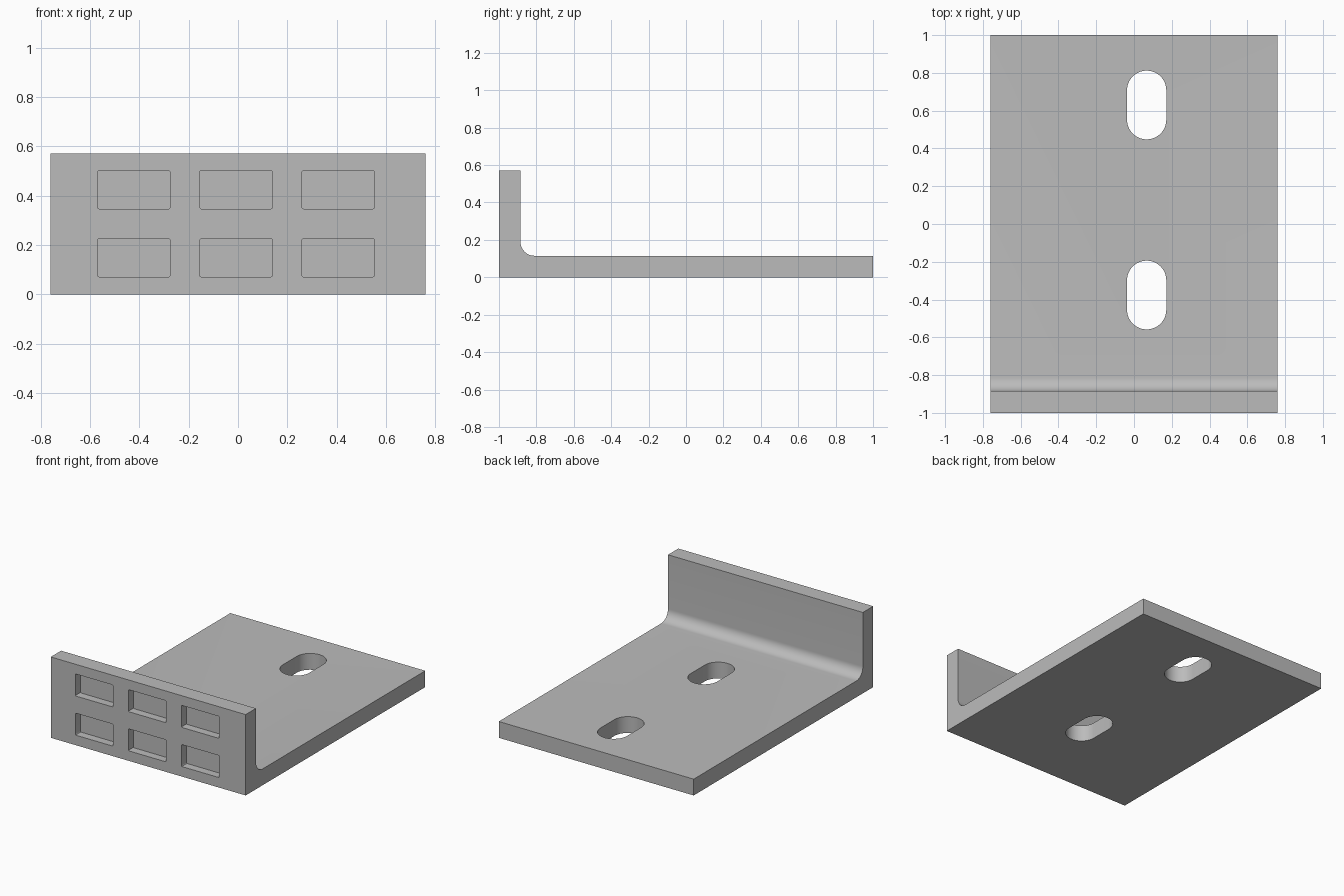
import bpy, bmesh
from math import sin, cos, pi, radians
from mathutils import Matrix, Vector

if "Cube" in bpy.data.objects:
    bpy.data.objects.remove(bpy.data.objects["Cube"], do_unlink=True)

HALF_W, THICK, HEIGHT, FILLET = 0.76, 0.115, 0.57, 0.075

steel = bpy.data.materials.new("plain grey")
steel.use_nodes = True
grey = (0.5, 0.5, 0.5, 1)
steel.diffuse_color = grey
steel.node_tree.nodes["Principled BSDF"].inputs["Base Color"].default_value = grey


def arc(cx, cy, r, start, end, steps):
    angles = [radians(start + (end - start) * i / steps) for i in range(steps + 1)]
    return [(cx + r * cos(a), cy + r * sin(a)) for a in angles]


def prism(name, outline, place, sweep):
    """Extrude a 2D outline, placed in space by a function, along a vector."""
    bm = bmesh.new()
    face = bm.faces.new([bm.verts.new(place(u, v)) for u, v in outline])
    ext = bmesh.ops.extrude_face_region(bm, geom=[face])
    moved = [g for g in ext["geom"] if isinstance(g, bmesh.types.BMVert)]
    bmesh.ops.translate(bm, verts=moved, vec=sweep)
    bmesh.ops.recalc_face_normals(bm, faces=bm.faces)
    mesh = bpy.data.meshes.new(name)
    bm.to_mesh(mesh)
    bm.free()
    mesh.materials.append(steel)
    obj = bpy.data.objects.new(name, mesh)
    bpy.context.collection.objects.link(obj)
    return obj


def rounded(cx, cy, w, h, r, steps):
    points = []
    for sx, sy, start in ((1, 1, 0), (-1, 1, 90), (-1, -1, 180), (1, -1, 270)):
        points += arc(cx + sx * (w / 2 - r), cy + sy * (h / 2 - r), r, start, start + 90, steps)
    return points


# L-shaped bracket with an inside fillet
inner = -1 + THICK
profile = [(-1, 0), (1, 0), (1, THICK)]
profile += arc(inner + FILLET, THICK + FILLET, FILLET, 270, 180, 12)
profile += [(inner, HEIGHT), (-1, HEIGHT)]
bracket = prism("angle_bracket", profile, lambda y, z: (-HALF_W, y, z), (2 * HALF_W, 0, 0))

cutters = []

# Mounting slots through the base plate
for y in (-0.376, 0.63):
    ends = arc(0.067, y + 0.078, 0.104, 0, 180, 24) + arc(0.067, y - 0.078, 0.104, 180, 360, 24)
    cutters.append(prism("slot_cutter", ends, lambda x, v: (x, v, -0.1), (0, 0, 0.4)))

# Shallow pockets in the front of the upright
for x in (-0.422, -0.008, 0.406):
    for z in (0.148, 0.424):
        pocket = rounded(x, z, 0.294, 0.155, 0.007, 3)
        cutters.append(prism("pocket_cutter", pocket, lambda u, v: (u, -1.1, v), (0, 0.157, 0)))

bpy.context.view_layer.objects.active = bracket
for cutter in cutters:
    cut = bracket.modifiers.new("cut", "BOOLEAN")
    cut.object = cutter
    cut.operation = "DIFFERENCE"
    cut.solver = "EXACT"
    bpy.ops.object.modifier_apply(modifier=cut.name)
    bpy.data.objects.remove(cutter, do_unlink=True)

bpy.ops.object.select_all(action="DESELECT")
bracket.select_set(True)
bpy.ops.object.shade_smooth_by_angle(angle=radians(30))
